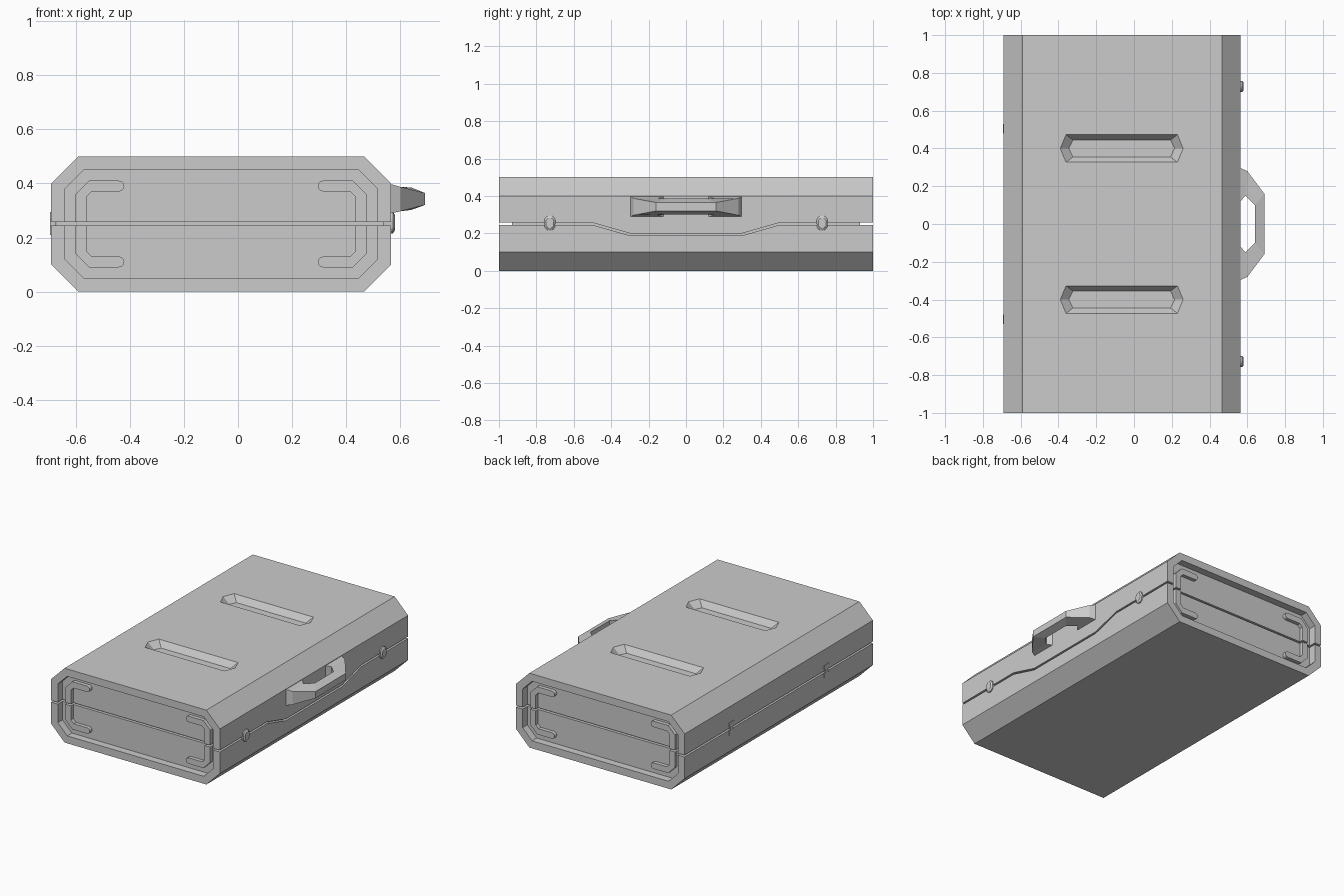
import bpy, bmesh, math

if "Cube" in bpy.data.objects:
    bpy.data.objects.remove(bpy.data.objects["Cube"])

grey = bpy.data.materials.new("case grey")
grey.diffuse_color = (0.6, 0.6, 0.6, 1)
grey.use_nodes = True
grey.node_tree.nodes["Principled BSDF"].inputs["Base Color"].default_value = grey.diffuse_color


def loft(name, rings):
    """Solid skinned through equal-length rings of 3D points, capped at both ends."""
    bm = bmesh.new()
    rows = [[bm.verts.new(p) for p in ring] for ring in rings]
    n = len(rows[0])
    for a, b in zip(rows, rows[1:]):
        for i in range(n):
            j = (i + 1) % n
            bm.faces.new((a[i], a[j], b[j], b[i]))
    bm.faces.new(rows[0])
    bm.faces.new(rows[-1])
    bmesh.ops.recalc_face_normals(bm, faces=bm.faces)
    mesh = bpy.data.meshes.new(name)
    bm.to_mesh(mesh)
    bm.free()
    mesh.materials.append(grey)
    ob = bpy.data.objects.new(name, mesh)
    bpy.context.collection.objects.link(ob)
    return ob


def along_y(name, pts, y0, y1):
    return loft(name, [[(x, y, z) for x, z in pts] for y in (y0, y1)])


def along_x(name, pts, x0, x1):
    return loft(name, [[(x, y, z) for y, z in pts] for x in (x0, x1)])


def cut(target, cutter):
    mod = target.modifiers.new("cut", 'BOOLEAN')
    mod.operation = 'DIFFERENCE'
    mod.solver = 'EXACT'
    mod.object = cutter
    bpy.context.view_layer.objects.active = target
    bpy.ops.object.modifier_apply(modifier=mod.name)


def octagon(x0, x1, z0, z1, c):
    return [(x0 + c, z0), (x1 - c, z0), (x1, z0 + c), (x1, z1 - c),
            (x1 - c, z1), (x0 + c, z1), (x0, z1 - c), (x0, z0 + c)]


MID = -0.0625      # centre of the case in x
SEAM = 0.251       # height of the lid seam
cutters = []

# Chamfered case body
case = along_y("case_body", octagon(-0.69, 0.565, 0, 0.5, 0.1), -1, 1)

# Recessed end panels
for s in (-1, 1):
    cutters.append(along_y("end_recess_cutter",
                           octagon(-0.64, 0.515, 0.05, 0.45, 0.07), s * 0.95, s * 1.1))

# Two bevelled hexagonal grooves in the lid
def groove_ring(cy, z, x0, x1, tip, h):
    return [(x0, cy, z), (x0 + tip, cy - h, z), (x1 - tip, cy - h, z),
            (x1, cy, z), (x1 - tip, cy + h, z), (x0 + tip, cy + h, z)]

for cy in (-0.4, 0.4):
    cutters.append(loft("groove_cutter", [
        groove_ring(cy, 0.46, -0.345, 0.215, 0.022, 0.045),
        groove_ring(cy, 0.50, -0.39, 0.26, 0.03, 0.073),
        groove_ring(cy, 0.55, -0.39, 0.26, 0.03, 0.073)]))

# Lid seam: straight at the ends and hinge side, dipping under the handle
G = 0.006
slot = [(-0.8, SEAM - G), (0.8, SEAM - G), (0.8, SEAM + G), (-0.8, SEAM + G)]
end_seams = [along_y("end_seam_cutter", slot, s * 0.93, s * 1.1) for s in (-1, 1)]
dip = [(-1.1, SEAM), (-0.5, SEAM), (-0.3, 0.194), (0.3, 0.194), (0.5, SEAM), (1.1, SEAM)]
wall_slot = [(-1.1, SEAM - G), (1.1, SEAM - G), (1.1, SEAM + G), (-1.1, SEAM + G)]
cutters += end_seams
cutters.append(along_x("handle_side_seam_cutter",
                       [(y, z - G) for y, z in dip] + [(y, z + G) for y, z in dip[::-1]],
                       0.54, 0.7))
cutters.append(along_x("hinge_side_seam_cutter", wall_slot, -0.8, -0.67))
for c in cutters:
    cut(case, c)

# Raised C-shaped brackets on each end panel
top = [(-0.60, 0.25), (-0.60, 0.36), (-0.55, 0.41)]
top += [(-0.44 + 0.02 * math.cos(a), 0.39 + 0.02 * math.sin(a))
        for a in [math.pi / 2 - math.pi * i / 6 for i in range(7)]]
top += [(-0.54, 0.37), (-0.56, 0.35), (-0.56, 0.25)]
outline = top + [(x, 0.5 - z) for x, z in top[-2:0:-1]]
for e, end in ((-1, "front"), (1, "back")):
    for m, side in ((1, "left"), (-1, "right")):
        pts = [(MID + m * (x - MID), z) for x, z in outline]
        bracket = along_y(f"{end}_{side}_bracket", pts, e * 0.94, e * 0.975)
        cut(bracket, end_seams[0 if e < 0 else 1])

for c in cutters:
    bpy.data.objects.remove(c)

# Handle: tapered faceted loop; each station is outer/inner plan point with its heights
half = [((0.555, 0.30, 0.287, 0.40), (0.555, 0.11, 0.287, 0.40)),
        ((0.60, 0.28, 0.297, 0.387), (0.59, 0.15, 0.297, 0.387)),
        ((0.69, 0.16, 0.32, 0.365), (0.64, 0.10, 0.302, 0.385))]
rings = []
for s in (1, -1):
    for o, i in (half if s > 0 else half[::-1]):
        rings.append([(o[0], s * o[1], o[2]), (o[0], s * o[1], o[3]),
                      (i[0], s * i[1], i[3]), (i[0], s * i[1], i[2])])
loft("handle", rings)

# Oval latches on the handle side
def oval(x, cy, k):
    pts = []
    for i in range(16):
        a = math.tau * i / 16
        z = math.sin(a) * 0.03
        pts.append((x, cy + k * 0.03 * math.cos(a),
                    0.255 + k * (z + math.copysign(0.01, z + 1e-9))))
    return pts

for cy in (-0.728, 0.728):
    loft("latch", [oval(0.53, cy, 1), oval(0.572, cy, 1), oval(0.58, cy, 0.7)])

# Hinges: two thin leaves joined by a narrow knuckle
for cy in (-0.505, 0.505):
    h_shape = [(-0.025, 0.21), (0.025, 0.21), (0.025, 0.24), (0.012, 0.24),
               (0.012, 0.265), (0.025, 0.265), (0.025, 0.295), (-0.025, 0.295),
               (-0.025, 0.265), (-0.012, 0.265), (-0.012, 0.24), (-0.025, 0.24)]
    along_x("hinge", [(cy + y, z) for y, z in h_shape], -0.694, -0.672)
